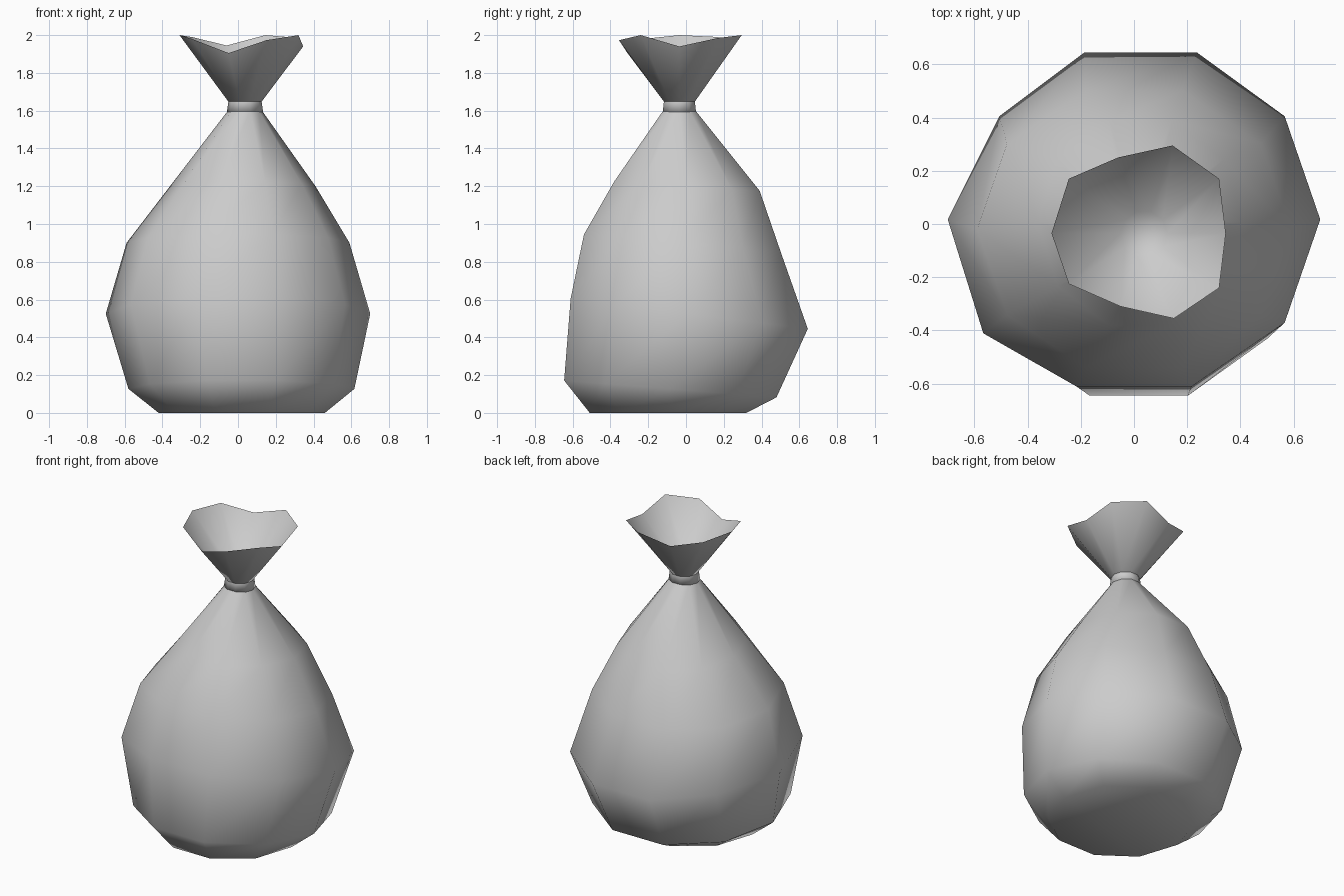
import bpy, bmesh
from math import sin, cos, pi

if "Cube" in bpy.data.objects:
    bpy.data.objects.remove(bpy.data.objects["Cube"])

N = 10


def ring(cx, rx, cy, ry, z, tilt=0.0):
    """Ten-sided loop; tilt is the height change from centre to front (-y)."""
    return [(cx + rx * cos(2 * pi * i / N), cy + ry * sin(2 * pi * i / N),
             z - tilt * sin(2 * pi * i / N)) for i in range(N)]


def skin(name, rings, cap=False):
    """Join successive loops with quads and shade smooth."""
    bm = bmesh.new()
    loops = [[bm.verts.new(p) for p in r] for r in rings]
    for a, b in zip(loops, loops[1:]):
        for i in range(N):
            j = (i + 1) % N
            bm.faces.new((a[i], a[j], b[j], b[i]))
    if cap:
        bm.faces.new(loops[0][::-1])
    for f in bm.faces:
        f.smooth = True
    me = bpy.data.meshes.new(name)
    bm.to_mesh(me)
    bm.free()
    ob = bpy.data.objects.new(name, me)
    bpy.context.collection.objects.link(ob)
    return ob


# Lumpy sack body, closed at the bottom and gathered at the neck
body = [
    ring(0.02, 0.44, -0.095, 0.436, 0.0),
    ring(0.018, 0.598, -0.083, 0.591, 0.127, 0.047),
    ring(0.0, 0.70, 0.017, 0.66, 0.525, 0.084),
    ring(0.0, 0.59, -0.02, 0.547, 0.90, 0.047),
    ring(0.025, 0.385, 0.005, 0.405, 1.2, 0.026),
    ring(0.037, 0.09, -0.035, 0.09, 1.6),
]
# slight sideways slump of the widest ring
for i, (dx, dy) in {2: (0.02, 0), 3: (0.03, 0), 4: (0.06, 0), 6: (0, -0.04)}.items():
    x, y, z = body[2][i]
    body[2][i] = (x + dx, y + dy, z)
skin("sack_body", body, cap=True)

# Tie band around the neck
skin("neck_tie", [ring(0.037, 0.082, -0.035, 0.082, 1.592),
                  ring(0.037, 0.096, -0.035, 0.093, 1.592),
                  ring(0.037, 0.088, -0.035, 0.086, 1.648)])

# Flared mouth with an uneven rim, pinched shut at the bottom
rim = [(0.345, -0.035, 1.94), (0.32, 0.17, 1.985), (0.145, 0.295, 2.0),
       (-0.06, 0.25, 1.945), (-0.245, 0.17, 1.99), (-0.31, -0.035, 2.0),
       (-0.245, -0.225, 1.98), (-0.05, -0.31, 1.905), (0.15, -0.355, 1.973),
       (0.32, -0.24, 2.0)]
skin("flared_mouth", [ring(0.037, 0.088, -0.035, 0.086, 1.648), rim], cap=True)
